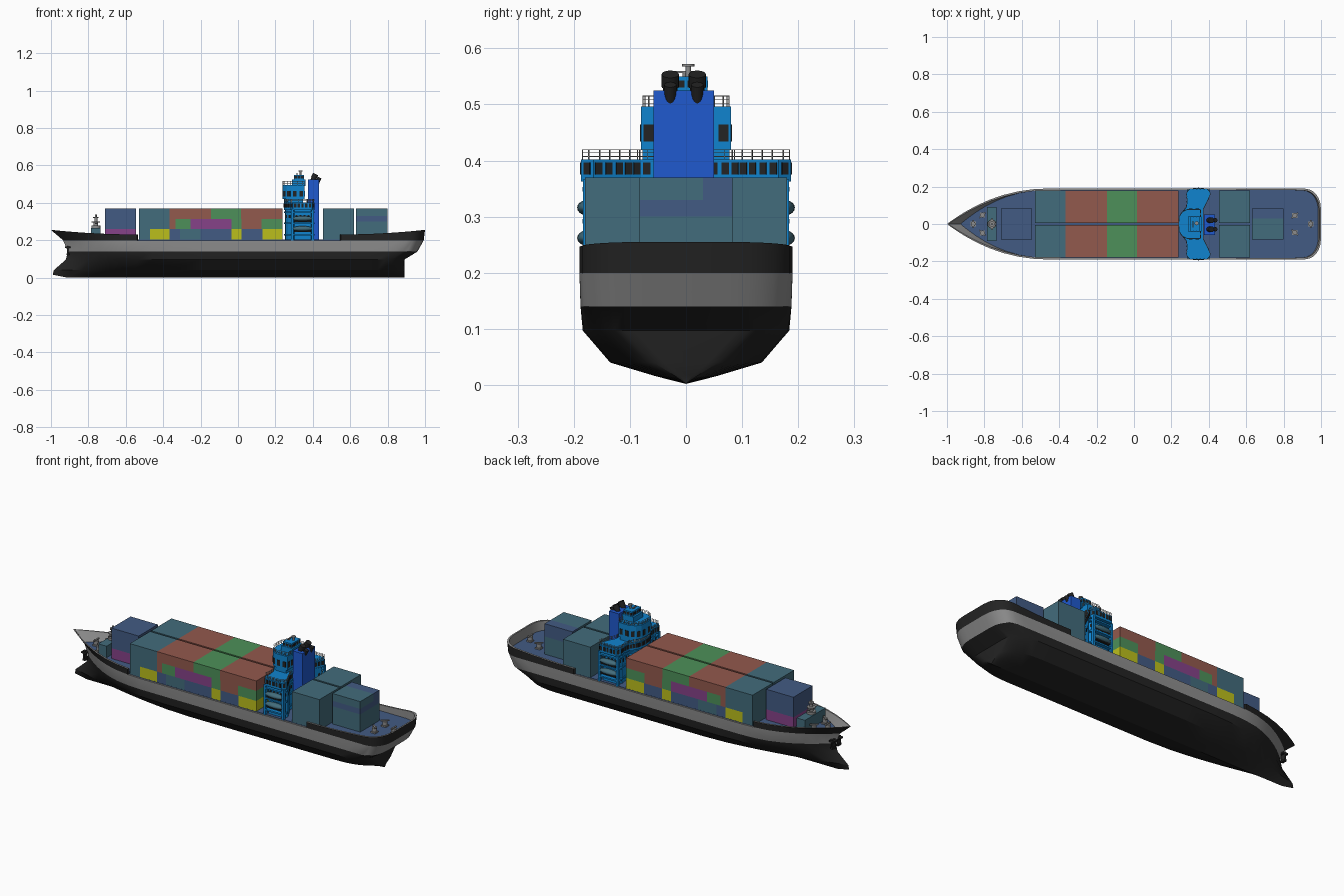
import bpy, bmesh, math
from mathutils import Vector, Matrix

if "Cube" in bpy.data.objects:
    bpy.data.objects.remove(bpy.data.objects["Cube"])

COLS = {"black": (.017, .017, .017), "grey": (.27, .27, .27), "deck_blue": (.055, .105, .23),
        "teal": (.055, .15, .2), "red": (.29, .1, .075), "green": (.075, .28, .1),
        "purple": (.24, .055, .25), "yellow": (.5, .52, .012), "bright_blue": (.005, .23, .62),
        "funnel_blue": (.014, .1, .62)}
MAT = {}
for n, c in COLS.items():
    MAT[n] = bpy.data.materials.new(n)
    MAT[n].diffuse_color = (*c, 1)


def finish(name, bm, mats, smooth=None, recalc=True):
    if recalc:
        bmesh.ops.recalc_face_normals(bm, faces=bm.faces)
    me = bpy.data.meshes.new(name)
    bm.to_mesh(me)
    bm.free()
    ob = bpy.data.objects.new(name, me)
    bpy.context.collection.objects.link(ob)
    for m in mats:
        me.materials.append(MAT[m])
    if smooth:
        bpy.ops.object.select_all(action='DESELECT')
        ob.select_set(True)
        bpy.context.view_layer.objects.active = ob
        bpy.ops.object.shade_smooth_by_angle(angle=math.radians(smooth))
    return ob


def add_box(bm, size, mat):
    bmesh.ops.create_cube(bm, size=1, matrix=mat @ Matrix.Diagonal((*size, 1)))


def box(name, x0, x1, y0, y1, z0, z1, mat):
    bm = bmesh.new()
    add_box(bm, (x1 - x0, y1 - y0, z1 - z0), Matrix.Translation(((x0 + x1) / 2, (y0 + y1) / 2, (z0 + z1) / 2)))
    return finish(name, bm, [mat])


def cyl(name, loc, r, h, mat, r2=None, rot=None, seg=16):
    bm = bmesh.new()
    m = Matrix.Translation(loc) @ (Matrix.Rotation(*rot) if rot else Matrix())
    bmesh.ops.create_cone(bm, cap_ends=True, segments=seg, radius1=r, radius2=r if r2 is None else r2, depth=h, matrix=m)
    return finish(name, bm, [mat], 40)


def mirrored(half):
    # closed plan outline from its +y half
    return half + [(x, -y) for x, y in reversed(half) if y > 0]


def prism(name, pts, z0, z1, mat):
    bm = bmesh.new()
    f = bm.faces.new([bm.verts.new((x, y, z0)) for x, y in pts])
    r = bmesh.ops.extrude_face_region(bm, geom=[f])
    bmesh.ops.translate(bm, vec=(0, 0, z1 - z0), verts=[v for v in r["geom"] if isinstance(v, bmesh.types.BMVert)])
    return finish(name, bm, [mat])


def edge_boxes(name, pts, z0, z1, mat, thick=.004, width=None, step=None):
    # boxes along each outline edge: full length, or repeated every step
    bm = bmesh.new()
    for a, b in zip(pts, pts[1:] + pts[:1]):
        a, b = Vector((*a, 0)), Vector((*b, 0))
        d = b - a
        rot = Matrix.Rotation(math.atan2(d.y, d.x), 4, 'Z')
        n = max(1, round(d.length / step)) if step else 1
        for i in range(n):
            p = a + d * (i + .5) / n
            p.z = (z0 + z1) / 2
            add_box(bm, (min(width or 9, d.length), thick, z1 - z0), Matrix.Translation(p) @ rot)
    return finish(name, bm, [mat])


def railing(name, pts, z, h):
    edge_boxes(name + "_posts", pts, z, z + h, "grey", .0015, .0015, .02)
    for k in (.35, .7, 1):
        edge_boxes(name + "_rail", pts, z + h * k - .0015, z + h * k, "grey", .0015)


# Hull: waterline rows (z, bow x, stern x, half width, bow length, bow power, stern length, stern end)
ROWS = [(.002, -.92, .89, 0, .3, 2, .1, 0), (.016, -.99, .89, .055, .4, 1.3, .15, .2),
        (.04, -.985, .89, .135, .38, 1.5, .15, .3), (.097, -.92, .89, .184, .32, 1.9, .1, .5),
        (.14, -.91, .96, .188, .28, 2.1, .05, .4), (.2, -.935, .993, .19, .28, 2.2, .05, .4),
        (.255, -1, 1, .19, .28, 2.2, .05, .4)]
TS = [0, .01, .025, .05, .08, .115, .15, .19, .23, .27, .33, .4, .5, .6, .7, .775, .82, .86, .9, .93,
      .955, .97, .98, .988, .994, .998, 1]


def hull_pt(row, t):
    z, xf, xs, w, L, p, sl, end = row
    x = -1 + 2 * t + (xf + 1) * max(0, 1 - t / .2) + (xs - 1) * max(0, 1 - (1 - t) / .2)
    y = w * (1 - (1 - min(1, t / L)) ** p)
    s = min(1, (1 - t) / sl)
    return x, y * (end + (1 - end) * math.sqrt(1 - (1 - s) ** 2.5)), z


bm = bmesh.new()
grid = [[[bm.verts.new((x, s * y, z)) for x, y, z in (hull_pt(r, t) for t in TS)] for r in ROWS[:6]] for s in (1, -1)]
for g in grid:
    for j in range(5):
        for i in range(len(TS) - 1):
            f = bm.faces.new((g[j][i], g[j][i + 1], g[j + 1][i + 1], g[j + 1][i]))
            f.material_index = int(j == 4)
A, B = grid
for j in range(5):
    f = bm.faces.new((A[j][-1], B[j][-1], B[j + 1][-1], A[j + 1][-1]))
    f.material_index = int(j == 4)
for i in range(len(TS) - 1):
    f = bm.faces.new((A[5][i], A[5][i + 1], B[5][i + 1], B[5][i]))
    f.material_index = 1
bmesh.ops.remove_doubles(bm, verts=bm.verts, dist=1e-5)
bmesh.ops.dissolve_degenerate(bm, edges=bm.edges, dist=1e-6)
finish("hull", bm, ["black", "grey"], 28)

# Deck plate
half = [hull_pt(ROWS[5], t) for t in TS]
prism("deck", mirrored([(x * .992, y * .95) for x, y, z in half]), .199, .203, "deck_blue")


# Bulwarks at bow and stern: black outside, grey inside
def bulwark(name, path):
    bm = bmesh.new()
    prev = None
    for t, s in path:
        b, tp = hull_pt(ROWS[5], t), hull_pt(ROWS[6], t)
        k = max(0, (-.54 - tp[0]) / .46, (tp[0] - .55) / .45)
        z = .231 + .024 * k * k
        col = [bm.verts.new(v) for v in ((b[0], s * b[1], .2), (tp[0], s * tp[1], z),
               (tp[0] * .992, s * tp[1] * .95, z), (b[0] * .992, s * b[1] * .95, .2))]
        if prev:
            for q in range(3):
                f = bm.faces.new((prev[q], col[q], col[q + 1], prev[q + 1]))
                f.material_index = int(q > 0)
        else:
            first = col
        prev = col
    for c in (first, prev):
        bm.faces.new(c)
    finish(name, bm, ["black", "grey"], 28)


fore = [t for t in TS if t <= .23]
aft = [t for t in TS if t >= .775]
bulwark("bow_bulwark", [(t, 1) for t in fore[::-1]] + [(t, -1) for t in fore[1:]])
bulwark("stern_bulwark", [(t, 1) for t in aft] + [(t, -1) for t in aft[::-1]])

# Main container stacks, three layers, the same on both sides
LAYERS = [[(-.53, "teal"), (-.47, "yellow"), (-.365, "deck_blue"), (-.31, "teal"), (-.2, "deck_blue"), (-.035, "yellow"),
           (.02, "deck_blue"), (.13, "yellow")],
          [(-.53, "teal"), (-.365, "red"), (-.335, "green"), (-.255, "purple"), (-.035, "green"), (.02, "red"), (.125, "green")],
          [(-.53, "teal"), (-.365, "red"), (-.145, "green"), (.017, "red")]]
ZS = [.203, .26, .315, .37]
for side in (0, 1):
    y0, y1 = ((.005, .18), (-.18, -.005))[side]
    for k, layer in enumerate(LAYERS):
        for (xa, m), (xb, _) in zip(layer, layer[1:] + [(.237, "")]):
            box("container_stack", xa, xb, y0, y1, ZS[k], ZS[k + 1], m)
    box("aft_container_stack", .455, .62, y0, y1, .203, .37, "teal")
box("bow_container_lower", -.71, -.545, -.083, .083, .203, .26, "purple")
box("bow_container_upper", -.71, -.545, -.083, .083, .26, .37, "deck_blue")
for z0, z1, ya, yb, m in ((.203, .3, -.083, .083, "teal"), (.3, .33, -.083, .083, "deck_blue"),
                          (.33, .37, -.083, .03, "teal"), (.33, .37, .03, .083, "deck_blue")):
    box("stern_container", .632, .8, ya, yb, z0, z1, m)

# Deck house: hourglass outline with rounded front
BRIDGE = mirrored([(.245, 0), (.248, .035), (.26, .065), (.28, .09), (.285, .13), (.28, .165), (.295, .187), (.395, .187),
                   (.41, .165), (.385, .11), (.37, .08), (.37, 0)])
HOUSE = [(x + .006 if x < .33 else x - .006, y * .88) for x, y in BRIDGE]
prism("deck_house", HOUSE, .2, .366, "bright_blue")
for z in (.225, .288, .345):
    prism("house_deck", [(x, y * .985) for x, y in BRIDGE], z, z + .008, "bright_blue")
edge_boxes("house_windows", HOUSE, .318, .335, "black", .003, .011, .022)
prism("bridge", BRIDGE, .363, .402, "bright_blue")
edge_boxes("bridge_windows", BRIDGE, .375, .397, "black", .004, .013, .019)
railing("bridge_railing", [(x * .99 + .0033, y * .985) for x, y in BRIDGE], .402, .018)

# Side supports and lifeboats
for s in (1, -1):
    for x in (.29, .4):
        box("side_post", x - .006, x + .006, s * .176 - .008, s * .176 + .008, .2, .366, "bright_blue")
    for z in (.262, .316):
        bm = bmesh.new()
        bmesh.ops.create_uvsphere(bm, u_segments=20, v_segments=10, radius=1,
            matrix=Matrix.Translation((.345, s * .175, z)) @ Matrix.Diagonal((.058, .019, .014, 1)))
        finish("lifeboat", bm, ["teal"], 50)
        box("lifeboat_cradle", .3, .39, s * .17 - .012, s * .17 + .012, z - .018, z - .011, "black")

# Wheelhouse and mast
WHEEL = mirrored([(.238, 0), (.242, .04), (.258, .065), (.285, .08), (.355, .08), (.355, 0)])
prism("wheelhouse_base", [(.3 + (x - .3) * .85, y * .97) for x, y in WHEEL], .4, .425, "bright_blue")
prism("wheelhouse", WHEEL, .42, .496, "bright_blue")
edge_boxes("wheelhouse_windows", WHEEL, .434, .464, "black", .004, .018, .028)
railing("wheelhouse_railing", [(x * .99 + .003, y * .96) for x, y in WHEEL], .496, .02)
box("mast_house", .29, .36, -.04, .04, .49, .525, "bright_blue")
box("mast_house_top", .3, .352, -.038, .038, .525, .55, "bright_blue")
edge_boxes("mast_house_windows", [(.3, -.038), (.352, -.038), (.352, .038), (.3, .038)], .53, .543, "black", .003, .014, .02)
cyl("radar_post", (.335, .004, .557), .005, .03, "grey")
cyl("radar_dish", (.335, .004, .57), .011, .005, "grey")
box("radar_bar", .312, .318, -.02, .015, .556, .56, "grey")
cyl("radar_bar_post", (.315, -.003, .552), .003, .012, "grey")

# Funnel with two angled exhaust pipes
box("funnel", .373, .433, -.058, .05, .2, .525, "funnel_blue")
for y in (-.028, .02):
    tilt = (math.radians(25), 4, 'Y')
    cyl("exhaust_pipe", (.403, y, .528), .013, .055, "black", rot=tilt)
    cyl("exhaust_collar", (.41, y, .543), .0155, .024, "black", rot=tilt)
    cyl("exhaust_side_pipe", (.428, y, .517), .011, .04, "black", rot=tilt)

# Bow house with foremast
box("bow_house", -.785, -.735, -.09, .09, .203, .266, "teal")
for r, z, h in ((.024, .272, .012), (.012, .285, .03), (.022, .298, .006), (.008, .31, .03), (.015, .322, .006), (.005, .328, .018)):
    cyl("foremast", (-.76, 0, z), r, h, "grey")
box("foremast_arm", -.765, -.755, -.03, .03, .288, .293, "grey")

# Deck winches
for x, y in ((-.81, .048), (-.81, -.048), (.86, .045), (.86, -.045), (.945, 0), (-.86, 0)):
    a = math.radians(40 if y > 0 else -40 if y < 0 else 90)
    box("winch_base", x - .014, x + .014, y - .014, y + .014, .2, .21, "grey")
    cyl("winch_drum", (x, y, .222), .013, .02, "grey")
    bm = bmesh.new()
    add_box(bm, (.045, .008, .006), Matrix.Translation((x, y, .234)) @ Matrix.Rotation(a, 4, 'Z'))
    finish("winch_arm", bm, ["grey"])

# Anchors on both bow sides
for s in (1, -1):
    y = s * .024
    box("anchor_shank", -.913, -.906, y - .014, y + .014, .125, .17, "black")
    box("anchor_flukes", -.925, -.895, y - .014, y + .014, .158, .167, "black")
    box("anchor_crown", -.917, -.902, y - .014, y + .014, .12, .13, "black")

for m in bpy.data.materials:
    if m.users and not m.is_grease_pencil:
        m.use_nodes = True
        m.node_tree.nodes["Principled BSDF"].inputs["Base Color"].default_value = m.diffuse_color
